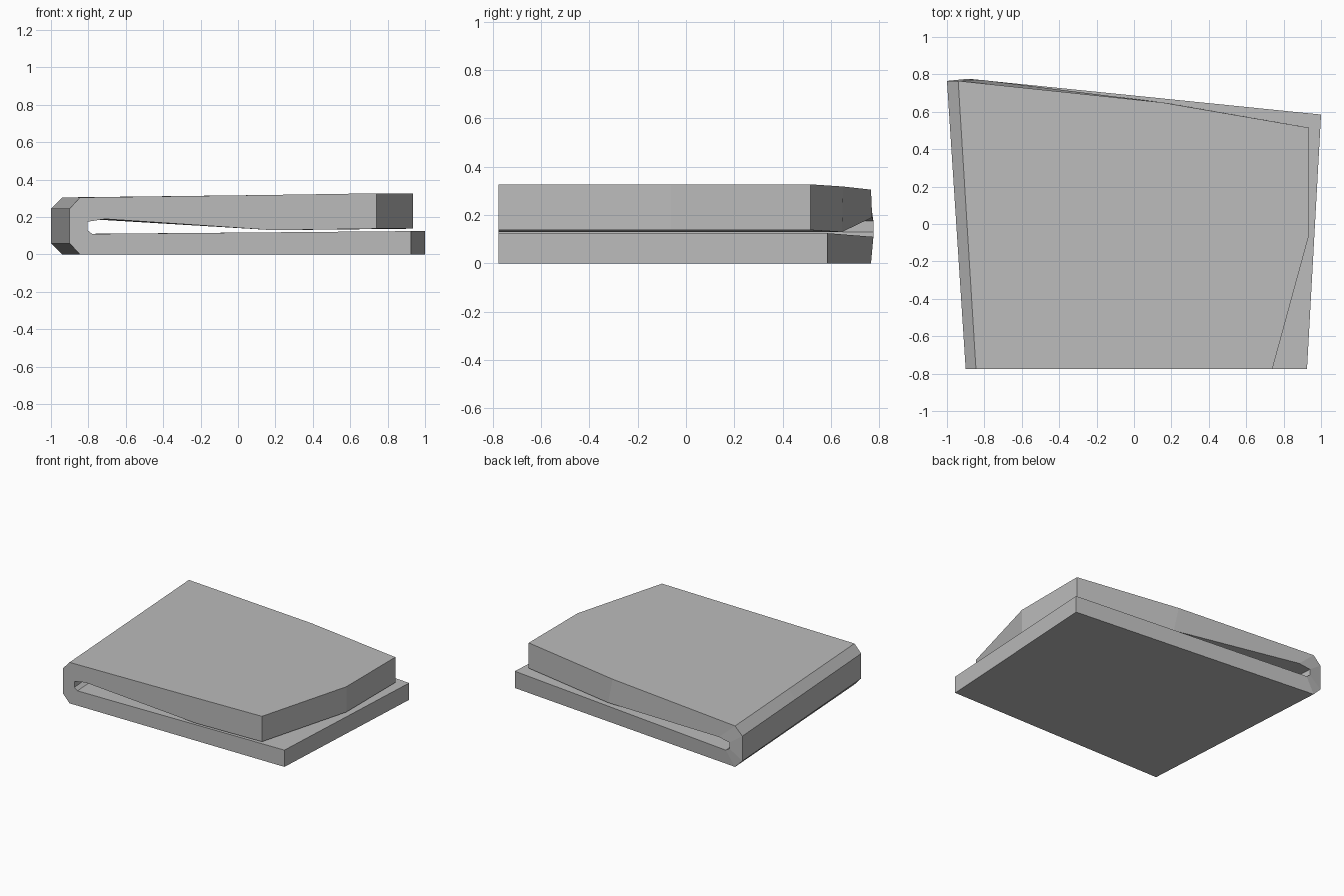
import bpy
import bmesh
from mathutils import Vector

cube = bpy.data.objects.get("Cube")
if cube:
    bpy.data.objects.remove(cube, do_unlink=True)

grey = bpy.data.materials.new("plain grey")
grey.use_nodes = True
colour = (0.5, 0.5, 0.5, 1)
grey.diffuse_color = colour
grey.node_tree.nodes["Principled BSDF"].inputs["Base Color"].default_value = colour

FRONT = -0.775
BEND = 0.553  # where the free edge of the flap turns, from front to back

# Sections along the fold, from lower free edge round to upper free edge.
# Each side: front x, back x, back y, z
sections = [
    ((0.925, 1.0, 0.585, 0.0), (0.925, 1.0, 0.585, 0.125)),
    ((-0.845, -0.94, 0.765, 0.0), (-0.78, -0.87, 0.775, 0.11)),
    ((-0.9, -1.0, 0.765, 0.06), (-0.805, -0.9, 0.775, 0.13)),
    ((-0.9, -1.0, 0.765, 0.245), (-0.805, -0.9, 0.775, 0.175)),
    ((-0.845, -0.94, 0.765, 0.305), (-0.71, -0.81, 0.77, 0.19)),
    ((0.15, 0.15, 0.65, 0.318), (0.19, 0.19, 0.645, 0.13)),
    ((0.74, 0.935, 0.515, 0.327), (0.74, 0.935, 0.515, 0.138)),
]

bm = bmesh.new()


def row(side, is_flap_edge):
    """Front, middle and back vertices of one side of a section."""
    fx, bx, by, z = side
    front, back = Vector((fx, FRONT, z)), Vector((bx, by, z))
    mid = front.lerp(back, BEND)
    if is_flap_edge:
        mid.x = bx
    return [bm.verts.new(p) for p in (front, mid, back)]


def strip(a, b):
    for i in range(2):
        bm.faces.new((a[i], a[i + 1], b[i + 1], b[i]))


rows = [[row(side, i == len(sections) - 1) for side in pair]
        for i, pair in enumerate(sections)]

# Outer skin, inner skin, and the front and back edges of the slab
for (outer, inner), (next_outer, next_inner) in zip(rows, rows[1:]):
    strip(outer, next_outer)
    strip(next_inner, inner)
    for end in (0, 2):
        bm.faces.new((outer[end], next_outer[end], next_inner[end], inner[end]))

# Free edges
strip(*rows[0])
strip(*rows[-1])
bmesh.ops.recalc_face_normals(bm, faces=bm.faces)

mesh = bpy.data.meshes.new("folded_slab")
bm.to_mesh(mesh)
bm.free()
mesh.materials.append(grey)
slab = bpy.data.objects.new("folded_slab", mesh)
bpy.context.collection.objects.link(slab)
